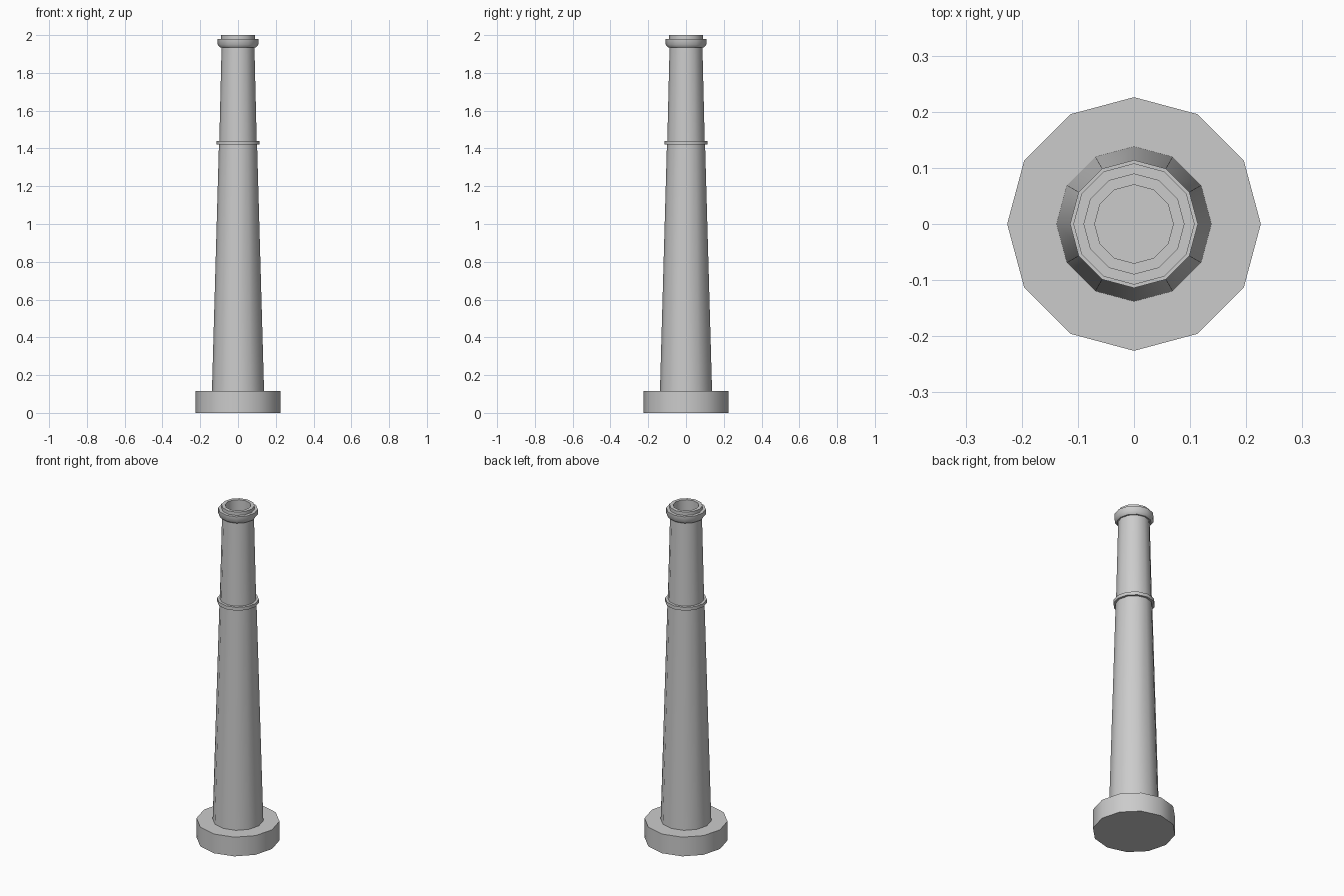
import bpy
import bmesh
from math import cos, sin, pi, radians

cube = bpy.data.objects.get("Cube")
if cube:
    bpy.data.objects.remove(cube, do_unlink=True)

SIDES = 12

stone = bpy.data.materials.new("grey_stone")
stone.use_nodes = True
GREY = (0.6, 0.6, 0.6, 1)
stone.diffuse_color = GREY
stone.node_tree.nodes["Principled BSDF"].inputs["Base Color"].default_value = GREY


def lathe(name, profile):
    """Turn a (radius, height) profile into a closed twelve-sided solid."""
    bm = bmesh.new()
    rings = []
    for r, z in profile:
        rings.append([bm.verts.new((r * cos(2 * pi * i / SIDES),
                                    r * sin(2 * pi * i / SIDES), z))
                      for i in range(SIDES)])
    for low, high in zip(rings, rings[1:]):
        for i in range(SIDES):
            j = (i + 1) % SIDES
            bm.faces.new((low[i], low[j], high[j], high[i]))
    bm.faces.new(rings[0][::-1])
    bm.faces.new(rings[-1])
    bmesh.ops.recalc_face_normals(bm, faces=bm.faces)
    mesh = bpy.data.meshes.new(name)
    bm.to_mesh(mesh)
    bm.free()
    mesh.materials.append(stone)
    obj = bpy.data.objects.new(name, mesh)
    bpy.context.collection.objects.link(obj)
    bpy.ops.object.select_all(action='DESELECT')
    obj.select_set(True)
    bpy.context.view_layer.objects.active = obj
    bpy.ops.object.shade_smooth_by_angle(angle=radians(40))
    return obj


# Wide round foot
lathe("base", [(0.226, 0), (0.226, 0.115)])

# Tapering stack with a collar, a flared rim and a hollow mouth
lathe("chimney", [
    (0.138, 0.115), (0.101, 1.42),
    (0.114, 1.42), (0.114, 1.44), (0.099, 1.44),
    (0.087, 1.935), (0.095, 1.935), (0.108, 1.95),
    (0.108, 1.98), (0.09, 1.98), (0.09, 2.0),
    (0.07, 2.0), (0.07, 1.75),
])
